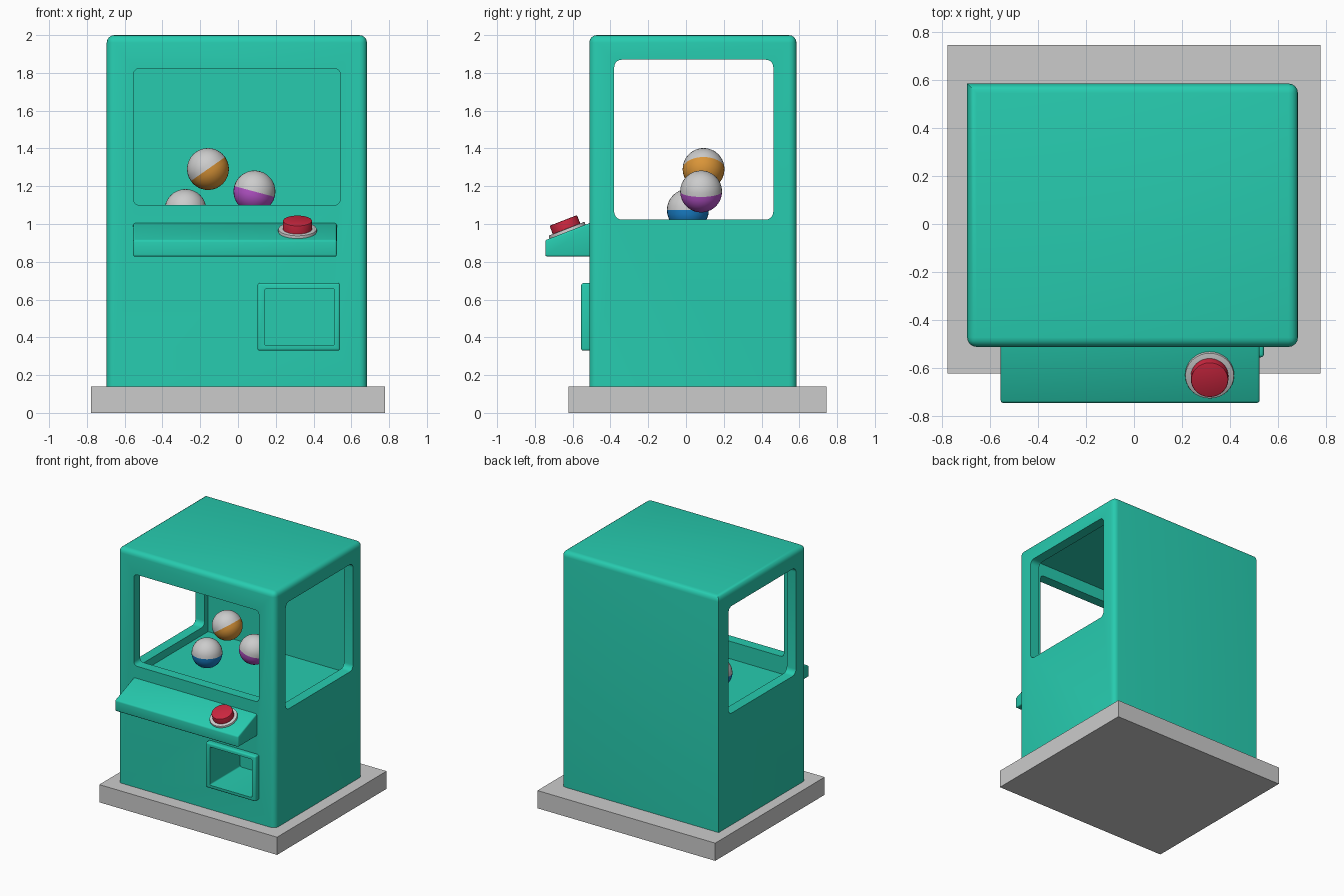
import bpy, bmesh
from math import radians, atan2, sin, cos, pi
from mathutils import Matrix, Vector

if "Cube" in bpy.data.objects:
    bpy.data.objects.remove(bpy.data.objects["Cube"])


def material(name, rgb):
    m = bpy.data.materials.new(name)
    m.diffuse_color = (*rgb, 1)
    m.use_nodes = True
    m.node_tree.nodes["Principled BSDF"].inputs["Base Color"].default_value = m.diffuse_color
    return m


TEAL = material("teal", (0.02, 0.60, 0.43))
RED = material("red", (0.60, 0.02, 0.05))
ORANGE = material("orange", (0.70, 0.30, 0.04))
PURPLE = material("purple", (0.48, 0.09, 0.60))
BLUE = material("blue", (0.01, 0.22, 0.60))


def finish(name, bm, mat=None, smooth=True):
    bmesh.ops.recalc_face_normals(bm, faces=bm.faces)
    me = bpy.data.meshes.new(name)
    bm.to_mesh(me)
    bm.free()
    ob = bpy.data.objects.new(name, me)
    bpy.context.collection.objects.link(ob)
    if mat:
        me.materials.append(mat)
    if smooth:
        shade(ob)
    return ob


def shade(ob):
    bpy.ops.object.select_all(action='DESELECT')
    ob.select_set(True)
    bpy.context.view_layer.objects.active = ob
    bpy.ops.object.shade_smooth_by_angle(angle=radians(35))


def box_bm(x, y, z):
    bm = bmesh.new()
    size = Matrix.Diagonal((x[1] - x[0], y[1] - y[0], z[1] - z[0], 1))
    mid = Matrix.Translation((sum(x) / 2, sum(y) / 2, sum(z) / 2))
    bmesh.ops.create_cube(bm, size=1, matrix=mid @ size)
    return bm


def round_edges(bm, radius, segments, keep=lambda e: True):
    bmesh.ops.bevel(bm, geom=[e for e in bm.edges if keep(e)], offset=radius,
                    segments=segments, profile=0.5, affect='EDGES', clamp_overlap=True)


def along(e, axis):
    d = e.verts[0].co - e.verts[1].co
    return abs(d[axis]) > 0.99 * d.length


def opening(x, y, z, axis=None, radius=0.04):
    """Cutter box, its corners rounded along one axis."""
    bm = box_bm(x, y, z)
    if axis is not None:
        round_edges(bm, radius, 5, lambda e: along(e, axis))
    return finish("cutter", bm, TEAL, smooth=False)


def cut(ob, cutters):
    bpy.context.view_layer.objects.active = ob
    for c in cutters:
        c.hide_render = True
        mod = ob.modifiers.new("cut", 'BOOLEAN')
        mod.operation, mod.solver, mod.object = 'DIFFERENCE', 'EXACT', c
        bpy.ops.object.modifier_apply(modifier=mod.name)
    for c in cutters:
        bpy.data.objects.remove(c)
    shade(ob)


# base slab
finish("base", box_bm((-0.777, 0.777), (-0.622, 0.745), (0, 0.14)), smooth=False)

# cabinet: rounded top and upright edges, only the back left upright stays sharp
bm = box_bm((-0.695, 0.683), (-0.512, 0.585), (0.14, 2.0))


def cabinet_edge(e):
    mid = (e.verts[0].co + e.verts[1].co) / 2
    upright = along(e, 2) and not (mid.x < 0 and mid.y > 0)
    return mid.z > 1.9 or upright


round_edges(bm, 0.04, 4, cabinet_edge)
cabinet = finish("cabinet", bm, TEAL, smooth=False)
BIN = ((0.142, 0.51), (-0.7, -0.175), (0.356, 0.658))
cut(cabinet, [
    opening((-0.615, 0.603), (-0.432, 0.505), (0.962, 1.92)),            # play space
    opening((-0.9, 0.9), (-0.38, 0.462), (1.023, 1.87), 0),              # side windows
    opening((-0.553, 0.541), (-0.7, -0.3), (1.10, 1.823), 1, 0.03),      # front window
    opening(*BIN, 1, 0.01),                                              # prize bin
])

# prize bin frame
bm = box_bm((0.103, 0.541), (-0.555, -0.49), (0.329, 0.687))
round_edges(bm, 0.012, 3)
frame = finish("prize_bin_frame", bm, TEAL, smooth=False)
cut(frame, [opening(*BIN, 1, 0.01)])

# sloping control panel
profile = [(-0.745, 0.828), (-0.49, 0.828), (-0.49, 1.013), (-0.745, 0.914)]
bm = bmesh.new()
face = bm.faces.new([bm.verts.new((-0.555, y, z)) for y, z in profile])
ext = bmesh.ops.extrude_face_region(bm, geom=[face])
bmesh.ops.translate(bm, vec=(1.078, 0, 0),
                    verts=[v for v in ext["geom"] if isinstance(v, bmesh.types.BMVert)])
bmesh.ops.recalc_face_normals(bm, faces=bm.faces)
round_edges(bm, 0.01, 3)
finish("control_panel", bm, TEAL)

# button and its collar, standing square to the slope
tilt = atan2(0.099, 0.255)
seat = Matrix.Translation((0.315, -0.627, 0.960)) @ Matrix.Rotation(tilt, 4, 'X')


def disc(name, radius, low, high, bevel, mat=None):
    bm = bmesh.new()
    bmesh.ops.create_cone(bm, cap_ends=True, segments=32, radius1=radius, radius2=radius,
                          depth=high - low, matrix=Matrix.Translation((0, 0, (low + high) / 2)))
    round_edges(bm, bevel, 2, lambda e: all(v.co.z > high - 1e-4 for v in e.verts))
    bm.transform(seat)
    finish(name, bm, mat)


disc("button_collar", 0.102, -0.01, 0.016, 0.004)
disc("button", 0.078, 0.0, 0.063, 0.006, RED)

# prize balls: grey upper half, coloured lower half
RADIUS = 0.111


def half_ball(name, centre, turn, upper, mat=None):
    bm = bmesh.new()
    bmesh.ops.create_uvsphere(bm, u_segments=32, v_segments=16, radius=RADIUS)
    sign = 1 if upper else -1
    bmesh.ops.delete(bm, geom=[v for v in bm.verts if v.co.z * sign < -1e-4], context='VERTS')
    bm.transform(Matrix.Translation(centre) @ Matrix.Rotation(radians(turn), 4, 'Y'))
    ob = finish(name, bm, mat)
    # keep the open shell facing outwards
    if (ob.data.polygons[0].center - Vector(centre)).dot(ob.data.polygons[0].normal) < 0:
        ob.data.flip_normals()


for label, centre, turn, mat in (
        ("orange", (-0.159, 0.093, 1.291), -35, ORANGE),
        ("purple", (0.087, 0.08, 1.172), 15, PURPLE),
        ("blue", (-0.278, 0.01, 1.074), 0, BLUE)):
    half_ball(label + "_ball_top", centre, turn, True)
    half_ball(label + "_ball_bottom", centre, turn, False, mat)
